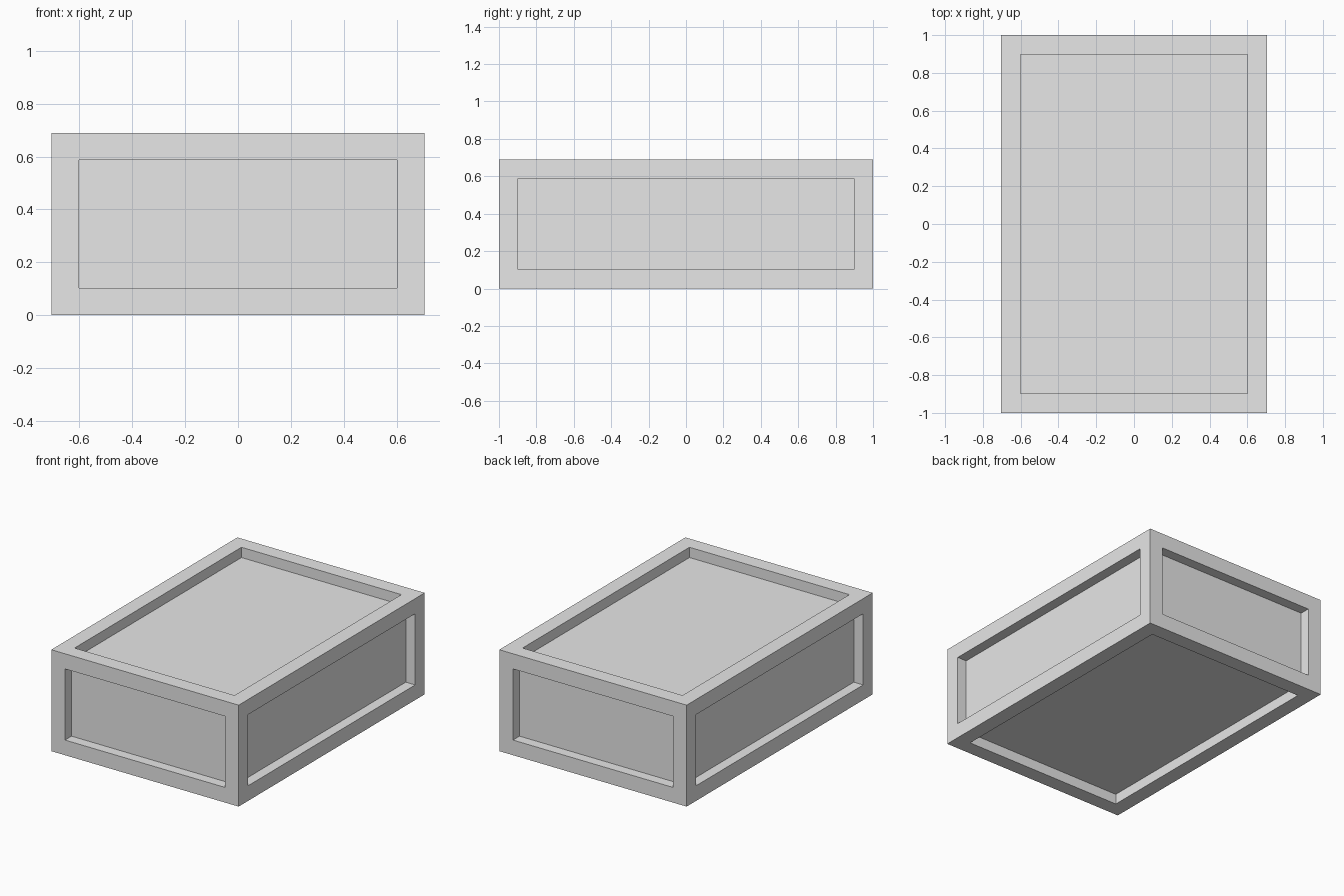
import bpy
import bmesh
from mathutils import Matrix

WIDTH, LENGTH, HEIGHT = 1.41, 2.0, 0.69
BORDER, DEPTH = 0.103, 0.07

start_cube = bpy.data.objects.get("Cube")
if start_cube:
    bpy.data.objects.remove(start_cube, do_unlink=True)

# Single plain grey
grey = bpy.data.materials.new("light_grey")
grey.use_nodes = True
colour = (0.8, 0.8, 0.8, 1)
grey.diffuse_color = colour
grey.node_tree.nodes["Principled BSDF"].inputs["Base Color"].default_value = colour

# Box with a framed, recessed panel on every side
bm = bmesh.new()
bmesh.ops.create_cube(bm, size=1)
bmesh.ops.scale(bm, vec=(WIDTH, LENGTH, HEIGHT), verts=bm.verts)
bmesh.ops.translate(bm, vec=(0, 0, HEIGHT / 2), verts=bm.verts)
panels = bm.faces[:]
bmesh.ops.inset_individual(bm, faces=panels, thickness=BORDER, use_even_offset=True)
for panel in panels:
    # Extrude inward so the recess has straight walls
    normal = panel.normal.copy()
    inner = bmesh.ops.extrude_discrete_faces(bm, faces=[panel])["faces"][0]
    bmesh.ops.transform(bm, matrix=Matrix.Translation(-normal * DEPTH), verts=inner.verts)
bmesh.ops.recalc_face_normals(bm, faces=bm.faces)

mesh = bpy.data.meshes.new("panelled_box")
bm.to_mesh(mesh)
bm.free()
mesh.materials.append(grey)
box = bpy.data.objects.new("panelled_box", mesh)
bpy.context.collection.objects.link(box)
